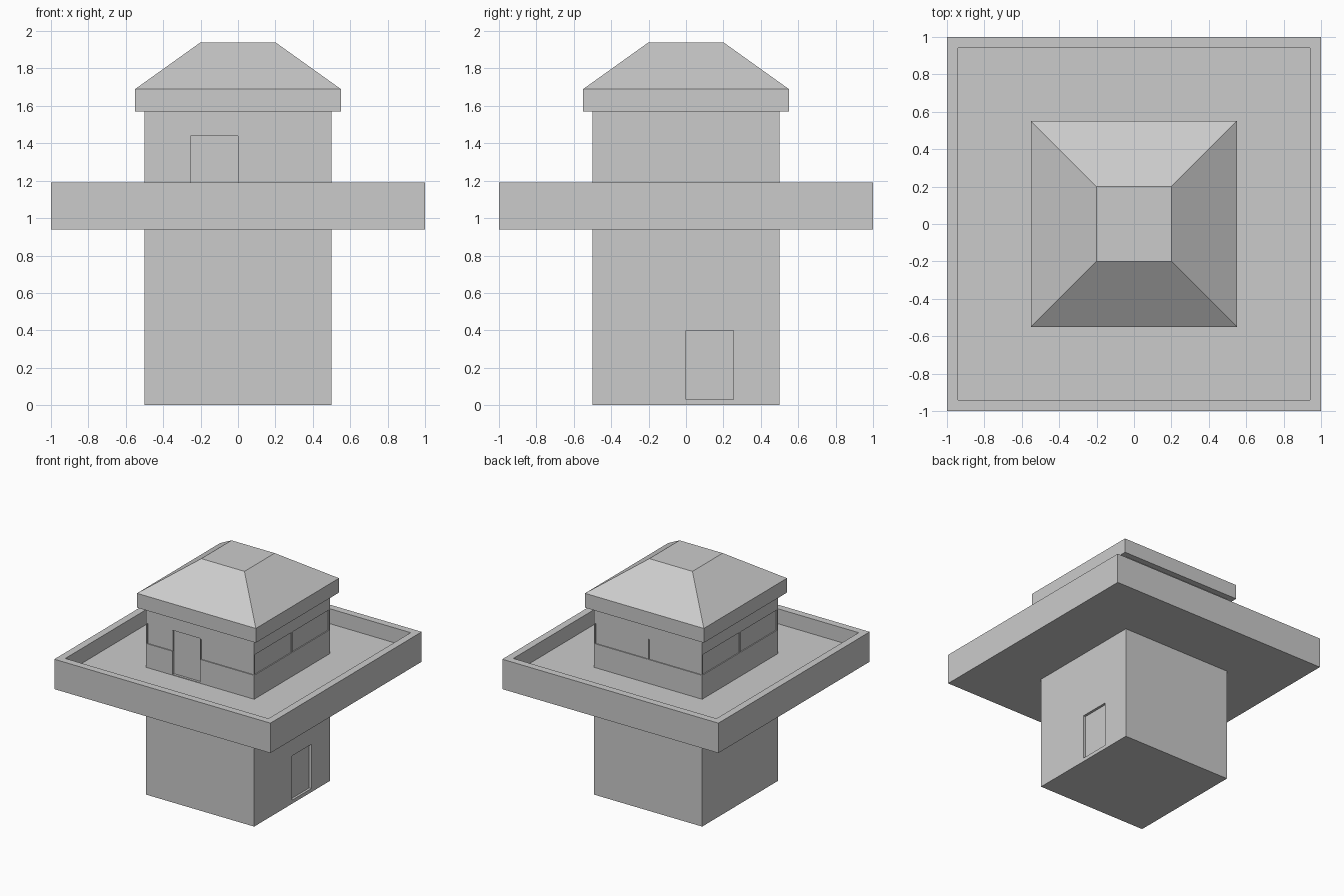
import bpy, bmesh
from mathutils import Matrix, Vector
from math import pi

if "Cube" in bpy.data.objects:
    bpy.data.objects.remove(bpy.data.objects["Cube"])

FLOOR = 1.065


def box(name, x, y, z, turn=0.0):
    """Box from (min, max) ranges, optionally turned about the z axis."""
    bm = bmesh.new()
    bmesh.ops.create_cube(bm, size=1)
    size = [r[1] - r[0] for r in (x, y, z)]
    mid = Vector([(r[0] + r[1]) / 2 for r in (x, y, z)])
    bm.transform(Matrix.Rotation(turn, 4, 'Z') @ Matrix.Translation(mid) @ Matrix.Diagonal((*size, 1)))
    return finish(name, bm)


def finish(name, bm):
    mesh = bpy.data.meshes.new(name)
    bm.to_mesh(mesh)
    bm.free()
    obj = bpy.data.objects.new(name, mesh)
    bpy.context.collection.objects.link(obj)
    return obj


def stack(name, rings):
    """Closed square solid from (half width, z) rings."""
    bm = bmesh.new()
    loops = [[bm.verts.new((sx * h, sy * h, z))
              for sx, sy in ((-1, -1), (1, -1), (1, 1), (-1, 1))] for h, z in rings]
    bm.faces.new(loops[0][::-1])
    bm.faces.new(loops[-1])
    for a, b in zip(loops, loops[1:]):
        for i in range(4):
            j = (i + 1) % 4
            bm.faces.new((a[i], a[j], b[j], b[i]))
    return finish(name, bm)


def cut(target, cutter):
    cutter.hide_render = True
    mod = target.modifiers.new("recess", 'BOOLEAN')
    mod.operation = 'DIFFERENCE'
    mod.solver = 'EXACT'
    mod.object = cutter
    bpy.context.view_layer.objects.active = target
    bpy.ops.object.modifier_apply(modifier=mod.name)
    bpy.data.objects.remove(cutter)


# Lower tower with a shallow door recess on the right side
tower = stack("tower_base", [(0.5, 0), (0.5, 0.94)])
cut(tower, box("door_cutter", (0.48, 0.6), (0, 0.255), (0.03, 0.40)))

# Balcony platform with a low parapet
stack("balcony", [(1, 0.94), (1, 1.19), (0.94, 1.19), (0.94, FLOOR)])

# Upper room: two wide window recesses per side, door recess in front
room = stack("upper_room", [(0.5, FLOOR), (0.5, 1.57)])
for side in range(4):
    for x in ((-0.49, -0.005), (0.005, 0.49)):
        cut(room, box("window_cutter", x, (-0.6, -0.492), (1.265, 1.435), side * pi / 2))
cut(room, box("door_cutter", (-0.255, 0), (-0.6, -0.48), (1.07, 1.44)))

# Hipped roof with a flat top
stack("roof", [(0.55, 1.57), (0.55, 1.69), (0.2, 1.94)])
